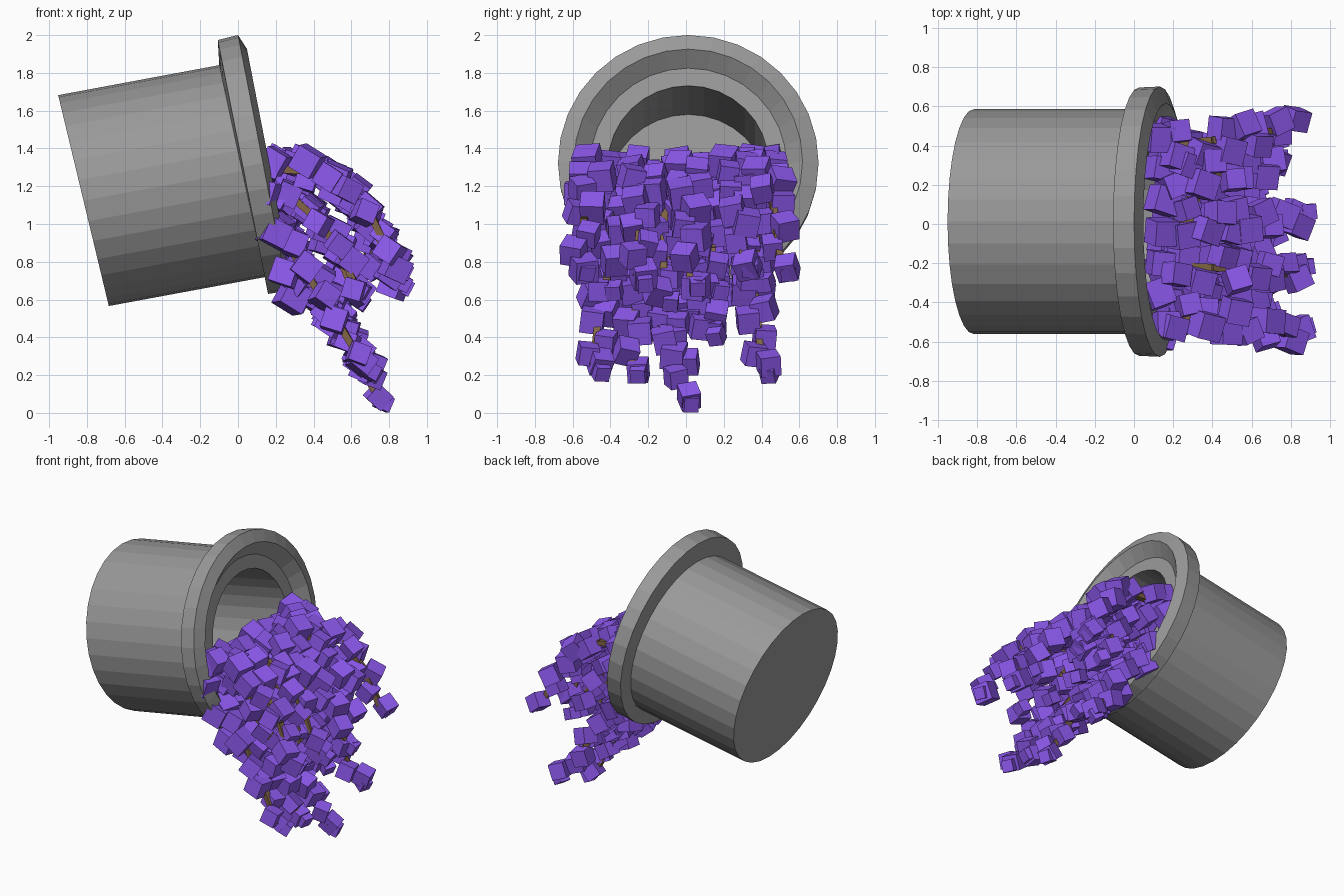
import bpy, bmesh, math, random
from mathutils import Vector, Matrix, Euler

if "Cube" in bpy.data.objects:
    bpy.data.objects.remove(bpy.data.objects["Cube"])

random.seed(11)


def make_object(name, bm, color):
    mesh = bpy.data.meshes.new(name)
    bm.to_mesh(mesh)
    bm.free()
    obj = bpy.data.objects.new(name, mesh)
    bpy.context.collection.objects.link(obj)
    mat = bpy.data.materials.new(name + "_color")
    mat.diffuse_color = color
    mat.use_nodes = True
    mat.node_tree.nodes["Principled BSDF"].inputs["Base Color"].default_value = mat.diffuse_color
    mesh.materials.append(mat)
    return obj


# Tipped pot: rings of (centre x, centre z, radius, tilt in degrees), outside then inside
RINGS = [(-0.818, 1.124, 0.574, 13.5), (0.022, 1.280, 0.574, 12.2),
         (0.026, 1.302, 0.685, 11.2), (0.132, 1.323, 0.690, 11.0),
         (0.163, 1.332, 0.605, 11.0), (0.095, 1.315, 0.520, 11.2),
         (0.095, 1.315, 0.425, 11.2), (-0.640, 1.165, 0.425, 12.5)]
SIDES = 32
pot = bmesh.new()
loops = []
for cx, cz, r, tilt in RINGS:
    t = math.radians(tilt)
    up = Vector((-math.sin(t), 0, math.cos(t)))
    side = Vector((0, 1, 0))
    centre = Vector((cx, 0.012, cz))
    angles = [2 * math.pi * i / SIDES for i in range(SIDES)]
    loops.append([pot.verts.new(centre + up * r * math.cos(a) + side * r * math.sin(a))
                  for a in angles])
for a, b in zip(loops, loops[1:]):
    for i in range(SIDES):
        j = (i + 1) % SIDES
        pot.faces.new((a[i], a[j], b[j], b[i]))
pot.faces.new(loops[0])
pot.faces.new(loops[-1])
bmesh.ops.recalc_face_normals(pot, faces=pot.faces)
make_object("pot", pot, (0.32, 0.32, 0.32, 1))

# Trailing flowers and stems
flowers, stems = bmesh.new(), bmesh.new()


def flower(p, size, spin=0.22):
    rot = Euler([random.uniform(-spin, spin) for _ in range(2)]
                + [random.uniform(-0.4, 0.4)]).to_matrix().to_4x4()
    pitch = Matrix.Rotation(0.5, 4, 'Y')
    bmesh.ops.create_cube(flowers, size=size,
                          matrix=Matrix.Translation(p) @ rot @ pitch)


def stem(a, b, width=0.036):
    d = b - a
    rot = d.to_track_quat('Z', 'Y').to_matrix().to_4x4()
    bmesh.ops.create_cube(stems, size=1, matrix=Matrix.Translation((a + b) / 2) @ rot
                          @ Matrix.Diagonal((width, width, d.length, 1)))


def strand(start, bend, tip, count):
    """Curved stem with blocky flowers set alternately to either side."""
    s, b, e = map(Vector, (start, bend, tip))

    def at(t):
        return s * (1 - t) ** 2 + b * 2 * t * (1 - t) + e * t * t
    for i in range(4):
        stem(at(i / 4), at((i + 1) / 4))
    for i in range(count):
        t = i / (count - 1)
        sign = 1 if i % 2 else -1
        off = Vector((random.uniform(-0.06, 0.06), sign * random.uniform(0.04, 0.075),
                      random.uniform(-0.05, 0.05))) * (1 - 0.4 * t)
        flower(at(t) + off, random.uniform(0.105, 0.135) * (1 - 0.08 * t))
    flower(e + Vector((0.03, 0.04, -0.03)), 0.08, 0.12)


# Upper layer
for y, x, z in [(-0.57, 0.84, 0.78), (-0.26, 0.84, 0.72), (0.02, 0.85, 0.70),
                (0.50, 0.80, 0.78), (0.30, 0.70, 0.80)]:
    strand((0.20, y * 0.82, 1.29), (0.62, y * 0.88, 1.34), (x, y, z), 12)

# Middle layer
for y, x, z in [(-0.42, 0.62, 0.68), (-0.12, 0.62, 0.62), (0.14, 0.60, 0.68),
                (0.38, 0.60, 0.72)]:
    strand((0.18, y * 0.9, 1.18), (0.46, y * 0.95, 1.10), (x, y, z), 9)

# Lower layer
for y, x, z in [(-0.49, 0.67, 0.25), (-0.29, 0.68, 0.24), (-0.02, 0.74, 0.085),
                (0.40, 0.68, 0.24), (0.12, 0.58, 0.44), (-0.09, 0.62, 0.32)]:
    strand((0.20, y * 0.8, 0.98), (0.40, y * 0.9, 0.70), (x, y, z), 12)

# Flowers packed across the lower half of the mouth: height, half width, x, count
for z, half, x, n in [(1.31, 0.48, 0.13, 7), (1.17, 0.53, 0.17, 7),
                      (0.98, 0.48, 0.21, 6), (0.78, 0.42, 0.25, 5), (0.62, 0.25, 0.29, 3)]:
    for i in range(n):
        y = -half + 2 * half * i / (n - 1)
        flower(Vector((x + random.uniform(-0.03, 0.03), y - 0.04,
                       z + random.uniform(-0.05, 0.02))), random.uniform(0.11, 0.14))

make_object("flowers", flowers, (0.27, 0.10, 0.86, 1))
make_object("stems", stems, (0.22, 0.13, 0.06, 1))
